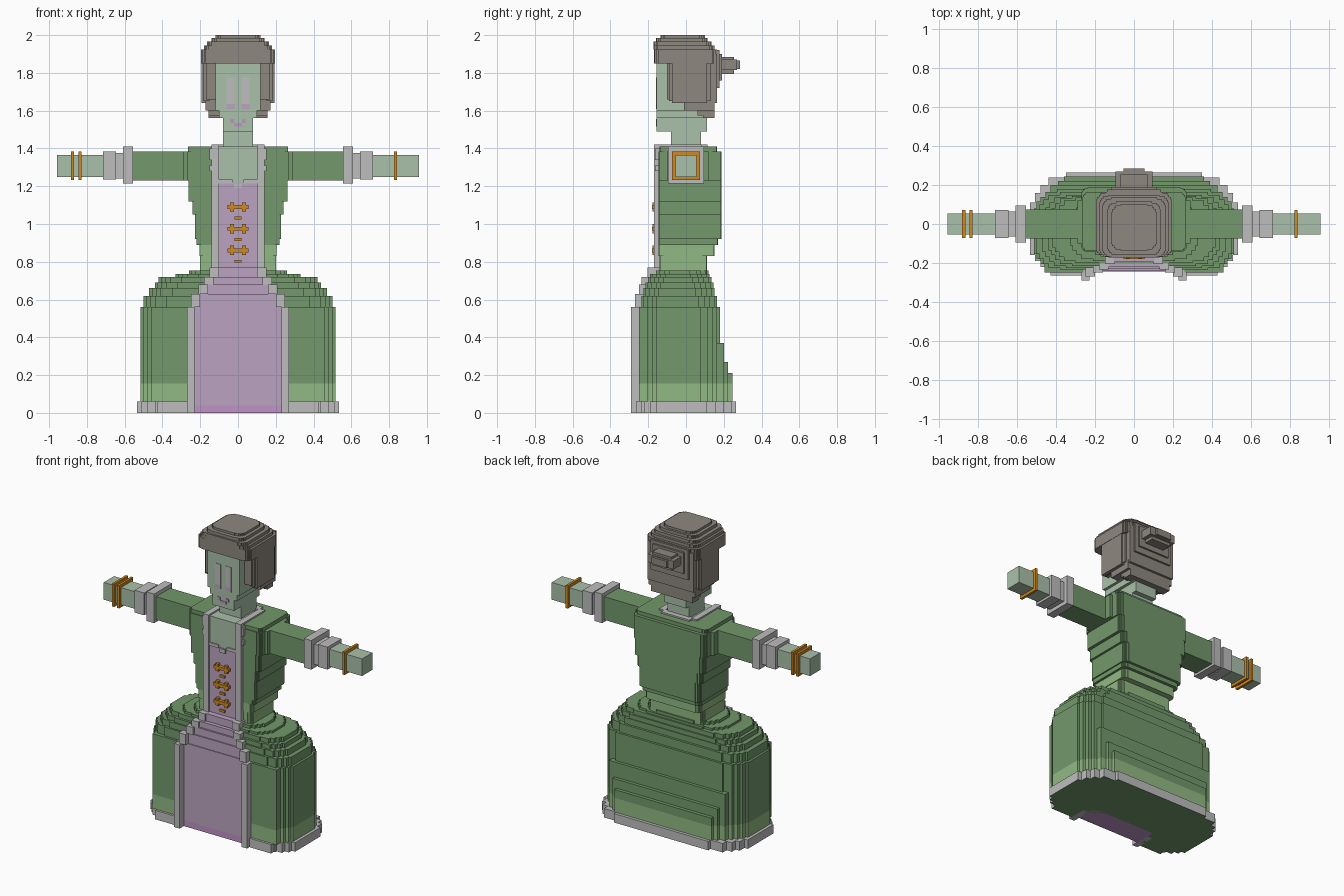
import bpy
import bmesh
from mathutils import Matrix, Vector

if "Cube" in bpy.data.objects:
    bpy.data.objects.remove(bpy.data.objects["Cube"], do_unlink=True)


def material(name, r, g, b):
    col = [((c / 255 + 0.055) / 1.055) ** 2.4 for c in (r, g, b)] + [1.0]
    m = bpy.data.materials.new(name)
    m.use_nodes = True
    m.diffuse_color = col
    m.node_tree.nodes["Principled BSDF"].inputs["Base Color"].default_value = col
    return m


GREEN = material("dark green", 115, 152, 107)
LIGHT = material("light green", 145, 186, 131)
SKIN = material("pale skin", 170, 192, 170)
TRIM = material("grey trim", 190, 190, 190)
HAIR = material("brown grey hair", 141, 135, 126)
MAUVE = material("mauve", 187, 164, 193)
PINK = material("bright mauve", 191, 147, 197)
GOLD = material("orange gold", 208, 138, 34)


def box(bm, x0, x1, y0, y1, z0, z1):
    size = Matrix.Diagonal((x1 - x0, y1 - y0, z1 - z0, 1))
    mid = Matrix.Translation(((x0 + x1) / 2, (y0 + y1) / 2, (z0 + z1) / 2))
    bmesh.ops.create_cube(bm, size=1, matrix=mid @ size)


def stepped(bm, rows, z0, z1):
    """Slab with stair-step corners; rows run from narrow and deep to wide and shallow."""
    right = []
    for i, (hx, f, b) in enumerate(rows):
        if i:
            right.append((rows[i - 1][0], f))
        right.append((hx, f))
    for i in range(len(rows) - 1, -1, -1):
        hx, f, b = rows[i]
        right.append((hx, b))
        if i:
            right.append((rows[i - 1][0], b))
    outline = right + [(-x, y) for x, y in reversed(right)]
    face = bm.faces.new([bm.verts.new((x, y, z0)) for x, y in outline])
    out = bmesh.ops.extrude_face_region(bm, geom=[face])
    verts = [v for v in out["geom"] if isinstance(v, bmesh.types.BMVert)]
    bmesh.ops.translate(bm, vec=Vector((0, 0, z1 - z0)), verts=verts)


def finish(name, bm, *mats):
    bmesh.ops.recalc_face_normals(bm, faces=bm.faces)
    me = bpy.data.meshes.new(name)
    bm.to_mesh(me)
    bm.free()
    for m in mats:
        me.materials.append(m)
    ob = bpy.data.objects.new(name, me)
    bpy.context.collection.objects.link(ob)
    return ob


def boxes(name, mat, items, mirror=False):
    bm = bmesh.new()
    for x0, x1, *rest in items:
        box(bm, x0, x1, *rest)
        if mirror:
            box(bm, -x1, -x0, *rest)
    return finish(name, bm, mat)


def round_rows(hx, f, b, k=1.0):
    steps = ((.12, 0, 0), (.06, .01, .015), (.035, .03, .04), (.015, .055, .065), (0, .08, .1))
    return [(hx - k * a, f + k * c, b - k * d) for a, c, d in steps]


def layers(name, mat, items, k=1.0):
    bm = bmesh.new()
    for hx, f, b, z0, z1 in items:
        stepped(bm, round_rows(hx, f, b, k), z0, z1)
    return finish(name, bm, mat)


# Hem, with the dark green underside
bm = bmesh.new()
stepped(bm, [(.35, -.235, .265), (.44, -.235, .24), (.48, -.22, .2),
             (.51, -.19, .16), (.535, -.16, .11)], 0, .06)
for s in (-1, 1):
    a, b = sorted((s * .25, s * .43))
    box(bm, a, b, -.265, -.2, 0, .06)
hem = finish("hem", bm, TRIM, GREEN)
for p in hem.data.polygons:
    p.material_index = int(p.normal.z < -.5)

# Skirt
layers("skirt_lower_band", LIGHT, [(.515, -.235, .18, .06, .155)])
layers("skirt", GREEN, [
    (.515, -.235, .18, .155, .56), (.5, -.235, .165, .56, .62),
    (.47, -.225, .15, .62, .66), (.44, -.215, .145, .66, .69),
    (.42, -.2, .135, .69, .72), (.33, -.19, .125, .72, .735),
    (.26, -.17, .12, .735, .755)])
for label, mat, low in (("lower", LIGHT, True), ("upper", GREEN, False)):
    z0 = .06 if low else .155
    boxes("skirt_front_panels_" + label, mat,
          [(.26, .46, -.25, -.2, z0, .155 if low else .56)], True)
    boxes("skirt_back_panels_" + label, mat,
          [(-h, h, .1, y, z0, .155 if low else top)
           for h, y, top in ((.43, .2, .37), (.39, .222, .27), (.36, .245, .21))])

# Waist and jacket
layers("waist", LIGHT, [(.2, -.14, .112, .72, .83), (.205, -.145, .15, .83, .89)], .25)
layers("jacket", GREEN, [
    (.22, -.145, .17, .89, .92), (.228, -.145, .187, .92, 1.05),
    (.242, -.145, .187, 1.05, 1.12), (.262, -.145, .187, 1.12, 1.23),
    (.27, -.145, .187, 1.23, 1.385), (.265, -.14, .165, 1.385, 1.41)], .25)
boxes("shoulders", GREEN, [(.2, .29, -.1, .12, 1.23, 1.385)], True)

# Mauve front panel
boxes("front_panel", MAUVE, [
    (-h, h, y, -.1, z0, z1) for h, y, z0, z1 in (
        (.235, -.245, .04, .56), (.2, -.24, .56, .63), (.165, -.232, .63, .68),
        (.13, -.22, .68, .72), (.105, -.195, .72, .77), (.105, -.158, .77, 1.22))])
boxes("front_panel_bottom", PINK, [(-.235, .235, -.245, -.1, 0, .04)])
boxes("chest", SKIN, [(-.105, .105, -.156, .05, 1.22, 1.41)])

# Grey edging down the front, over the shoulders and round the neck
boxes("edging", TRIM, [
    (.1, .14, -.17, -.12, .77, 1.42), (.1, .15, -.205, -.12, .72, .77),
    (.13, .18, -.235, -.12, .68, .72), (.16, .21, -.25, -.15, .63, .68),
    (.2, .25, -.27, -.15, .56, .63), (.23, .27, -.29, -.15, 0, .56),
    (.1, .14, -.17, .085, 1.4, 1.42), (.135, .152, -.165, -.12, 1.28, 1.31),
    (.135, .152, -.165, -.12, 1.34, 1.4), (.03, .1, -.165, -.14, 1.215, 1.235)], True)
boxes("edging_centre", TRIM, [(-.105, .105, .07, .115, 1.4, 1.42),
                              (-.02, .02, -.165, -.14, 1.19, 1.215)])

# Three bodice clasps with a stud under each
clasps = []
for z in (1.09, .975, .86):
    clasps += [(-.055, .055, -.18, -.15, z - .01, z + .01),
               (-.018, .018, -.17, -.15, z - .065, z - .05)]
    for x in (-.032, .032):
        clasps.append((x - .01, x + .01, -.178, -.15, z - .025, z + .025))
boxes("clasps", GOLD, clasps)

# Arms
boxes("sleeves", GREEN, [(.26, .56, -.075, .075, 1.23, 1.385)], True)
boxes("cuffs", TRIM, [(.555, .61, -.095, .095, 1.215, 1.41),
                      (.6, .65, -.065, .065, 1.24, 1.375),
                      (.645, .715, -.073, .073, 1.235, 1.385)], True)
boxes("forearms", SKIN, [(.7, .958, -.055, .055, 1.25, 1.365)], True)
boxes("bracelets", GOLD, [(x - .008, x + .008, -.073, .073, 1.232, 1.385)
                          for x in (-.875, -.837, .833)])

# Neck and head
boxes("neck", SKIN, [(-.08, .08, -.08, .08, 1.38, 1.52)])
boxes("head", SKIN, [(-.08, .08, -.155, .112, 1.49, 1.56),
                     (-.1, .1, -.155, .112, 1.56, 1.6),
                     (-.118, .118, -.155, .1, 1.6, 1.86)])
boxes("eyes", TRIM, [(.018, .06, -.158, -.15, 1.635, 1.775)], True)
boxes("lower_eyes", MAUVE, [(.018, .06, -.158, -.15, 1.61, 1.635)], True)
boxes("mouth", PINK, [(-.022, .022, -.158, -.15, 1.517, 1.535),
                      (-.04, -.022, -.158, -.15, 1.535, 1.557),
                      (.022, .04, -.158, -.15, 1.535, 1.557)])

# Hair crown and fringe
layers("hair_crown", HAIR, [
    (.195, -.17, .165, 1.85, 1.925), (.18, -.172, .15, 1.925, 1.945),
    (.165, -.172, .135, 1.945, 1.965), (.14, -.16, .115, 1.965, 1.985),
    (.118, -.135, .1, 1.985, 2.0)], .4)
# Hair sides step back towards the nape
boxes("hair_sides", HAIR, [
    (.1, .17, -.1, .15, 1.66, 1.86), (.15, .182, -.09, .13, 1.65, 1.86),
    (.17, .193, -.075, .11, 1.64, 1.86), (.1, .172, -.01, .15, 1.6, 1.66),
    (.09, .155, .06, .148, 1.575, 1.6)], True)
boxes("hair_back", HAIR, [
    (-.155, .155, .09, .15, 1.56, 1.86), (-.17, .17, .06, .165, 1.64, 1.9),
    (-.14, .14, .1, .178, 1.72, 1.92), (-.115, .115, .1, .19, 1.76, 1.9)])
boxes("hair_bun", HAIR, [
    (-.07, .07, .15, .255, 1.795, 1.885), (-.095, .095, .18, .27, 1.815, 1.87),
    (-.055, .055, .2, .285, 1.82, 1.865)])
